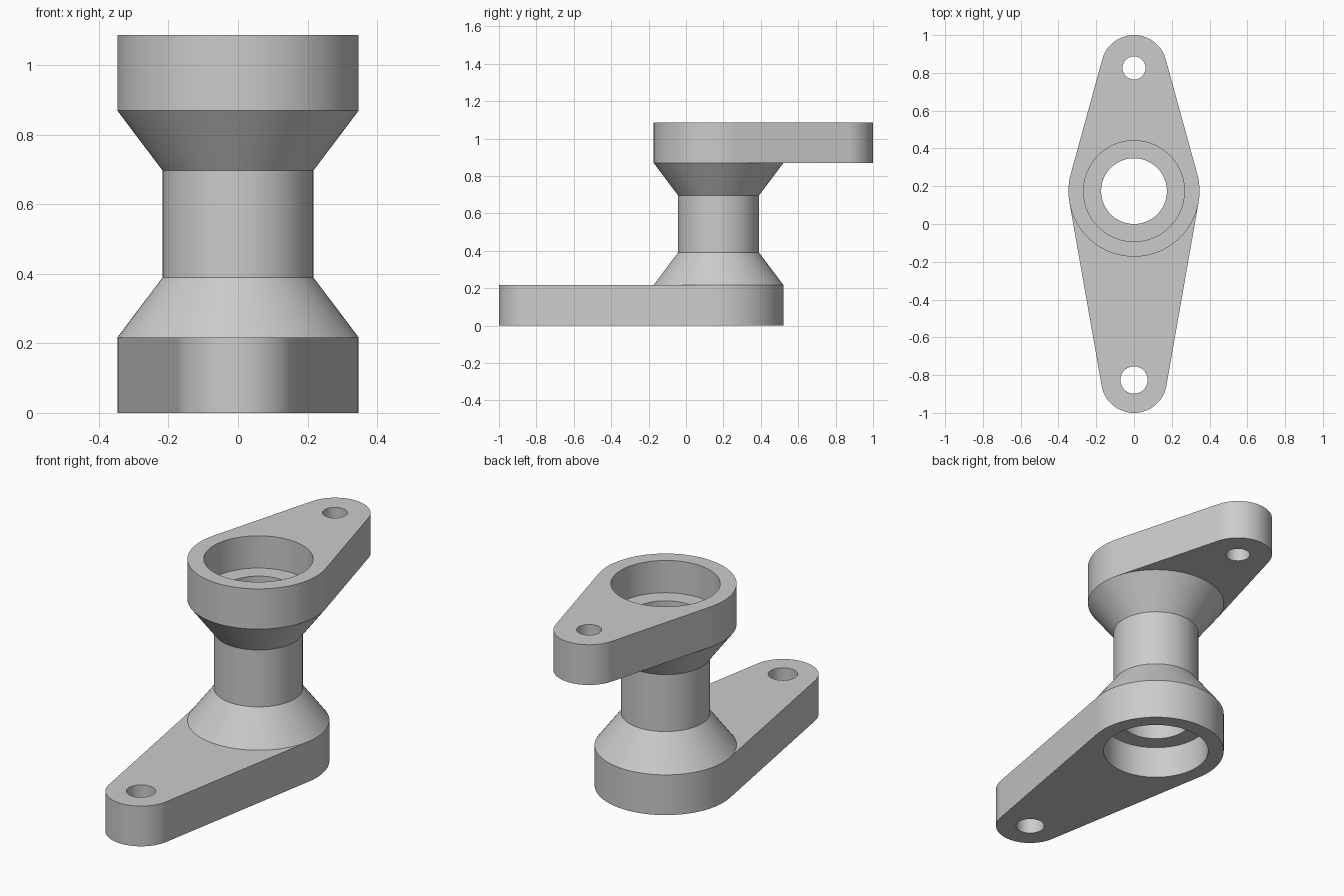
import bpy, bmesh
from math import acos, cos, sin, pi, radians

cube = bpy.data.objects.get("Cube")
if cube:
    bpy.data.objects.remove(cube, do_unlink=True)

HUB_Y = 0.174      # axis of the spool
HUB_R = 0.347
TIP_R = 0.174
TIP_Y = 0.826
BORE_R = 0.174
POCKET_R = 0.267
POCKET_DEPTH = 0.174
THICK = 0.217
HEIGHT = 1.087
SEGMENTS = 96

grey = bpy.data.materials.new("plain grey")
grey.use_nodes = True
grey.diffuse_color = (0.6, 0.6, 0.6, 1)
grey.node_tree.nodes["Principled BSDF"].inputs["Base Color"].default_value = (0.6, 0.6, 0.6, 1)


def make_object(name, bm):
    bmesh.ops.recalc_face_normals(bm, faces=bm.faces)
    mesh = bpy.data.meshes.new(name)
    bm.to_mesh(mesh)
    bm.free()
    mesh.materials.append(grey)
    obj = bpy.data.objects.new(name, mesh)
    bpy.context.collection.objects.link(obj)
    return obj


def prism(name, outline, z0, z1):
    bm = bmesh.new()
    face = bm.faces.new([bm.verts.new((x, y, z0)) for x, y in outline])
    ext = bmesh.ops.extrude_face_region(bm, geom=[face], use_keep_orig=True)
    for v in ext["geom"]:
        if isinstance(v, bmesh.types.BMVert):
            v.co.z = z1
    return make_object(name, bm)


def arc(cy, r, start, end, n):
    # Angles are measured from the +y direction
    return [(r * sin(start + (end - start) * i / n),
             cy + r * cos(start + (end - start) * i / n)) for i in range(n + 1)]


def circle(cy, r):
    return arc(cy, r, 0, 2 * pi, SEGMENTS)[:-1]


def activate(obj):
    bpy.ops.object.select_all(action='DESELECT')
    obj.select_set(True)
    bpy.context.view_layer.objects.active = obj


def finish(obj):
    activate(obj)
    bpy.ops.object.shade_smooth_by_angle(angle=radians(25))
    weighted = obj.modifiers.new("even shading", 'WEIGHTED_NORMAL')
    weighted.keep_sharp = True


def cut(obj, cutter):
    cutter.hide_render = True
    mod = obj.modifiers.new("cut", 'BOOLEAN')
    mod.operation = 'DIFFERENCE'
    mod.solver = 'EXACT'
    mod.object = cutter
    activate(obj)
    bpy.ops.object.modifier_apply(modifier=mod.name)
    bpy.data.objects.remove(cutter, do_unlink=True)


def flange(name, side, z0, bolt_r, pocket_z):
    # Teardrop outline: hub arc and tip arc joined by tangent lines
    tip_y = side * TIP_Y
    phi = acos((HUB_R - TIP_R) / abs(tip_y - HUB_Y))
    turn = 0 if side > 0 else pi
    outline = (arc(tip_y, TIP_R, turn - phi, turn + phi, 40)
               + arc(HUB_Y, HUB_R, turn + phi, turn + 2 * pi - phi, 56))
    obj = prism(name, outline, z0, z0 + THICK)
    # Bore, bearing pocket and bolt hole
    cut(obj, prism("bore_cutter", circle(HUB_Y, BORE_R), z0 - 0.1, z0 + THICK + 0.1))
    cut(obj, prism("pocket_cutter", circle(HUB_Y, POCKET_R), *pocket_z))
    cut(obj, prism("bolt_cutter", circle(tip_y, bolt_r), z0 - 0.1, z0 + THICK + 0.1))
    finish(obj)


flange("lower_flange", -1, 0, 0.072, (-0.2, POCKET_DEPTH))
flange("upper_flange", 1, HEIGHT - THICK, 0.061, (HEIGHT - POCKET_DEPTH, HEIGHT + 0.2))

# Hollow spool between the flanges, turned from its profile
profile = [(BORE_R, THICK), (HUB_R, THICK), (0.217, 0.39), (0.217, 0.697),
           (HUB_R, HEIGHT - THICK), (BORE_R, HEIGHT - THICK)]
bm = bmesh.new()
verts = [bm.verts.new((r, HUB_Y, z)) for r, z in profile]
edges = [bm.edges.new((verts[i - 1], verts[i])) for i in range(len(verts))]
bmesh.ops.spin(bm, geom=verts + edges, cent=(0, HUB_Y, 0), axis=(0, 0, 1),
               angle=2 * pi, steps=SEGMENTS, use_merge=True)
bmesh.ops.remove_doubles(bm, verts=bm.verts, dist=0.0001)
finish(make_object("spool", bm))
